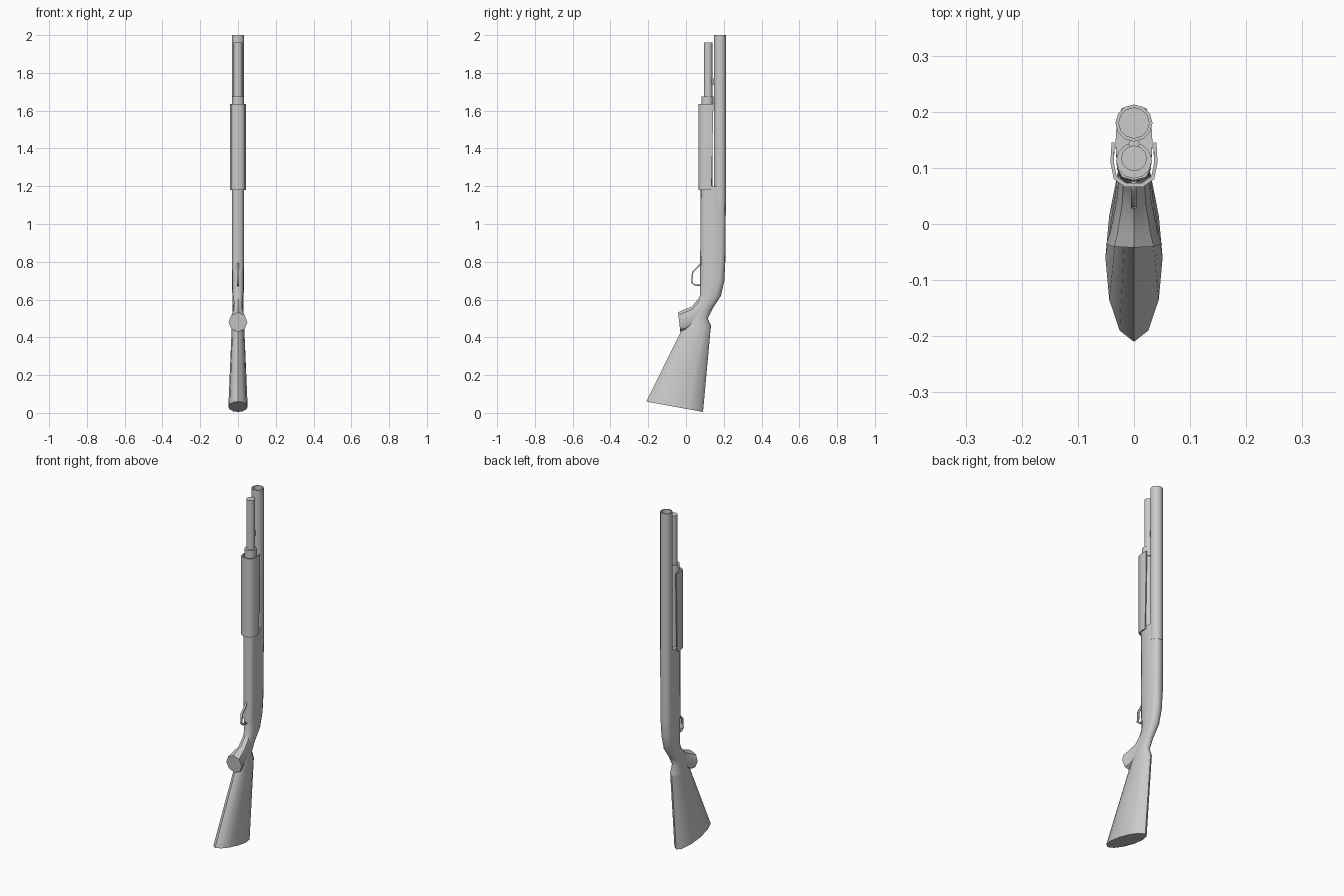
import bpy, bmesh, math
from mathutils import Vector

cube = bpy.data.objects.get("Cube")
if cube:
    bpy.data.objects.remove(cube, do_unlink=True)

GREY = (0.6, 0.6, 0.6, 1)
grey = bpy.data.materials.new("plain grey")
grey.use_nodes = True
grey.diffuse_color = GREY
grey.node_tree.nodes["Principled BSDF"].inputs["Base Color"].default_value = GREY


def skin(name, rings, closed=True, caps=True, angle=50):
    """Join rings of points with quads."""
    bm = bmesh.new()
    rows = [[bm.verts.new(p) for p in ring] for ring in rings]
    n = len(rows[0])
    for a, b in zip(rows, rows[1:]):
        for i in range(n if closed else n - 1):
            j = (i + 1) % n
            bm.faces.new((a[i], a[j], b[j], b[i]))
    if caps:
        bm.faces.new(rows[0])
        bm.faces.new(rows[-1])
    bmesh.ops.recalc_face_normals(bm, faces=bm.faces)
    mesh = bpy.data.meshes.new(name)
    bm.to_mesh(mesh)
    bm.free()
    mesh.materials.append(grey)
    obj = bpy.data.objects.new(name, mesh)
    bpy.context.collection.objects.link(obj)
    bpy.ops.object.select_all(action="DESELECT")
    obj.select_set(True)
    bpy.context.view_layer.objects.active = obj
    bpy.ops.object.shade_smooth_by_angle(angle=math.radians(angle))
    return obj


def section(front, back, width, power=1.0, sides=12):
    """Rounded cross-section between a front and a back point (y, z)."""
    f, b = Vector((0, *front)), Vector((0, *back))
    mid, half = (f + b) / 2, (f - b) / 2
    ring = []
    for i in range(sides):
        a = math.tau * i / sides
        c, s = (math.copysign(abs(v) ** power, v) if abs(v) > 1e-6 else 0
                for v in (math.cos(a), math.sin(a)))
        ring.append(mid + half * c + Vector((width * s, 0, 0)))
    return ring


def lathe(name, y, profile, sides=12):
    """Upright turned part; profile holds (radius, z)."""
    return skin(name, [[(r * math.sin(math.tau * i / sides),
                         y + r * math.cos(math.tau * i / sides), z)
                        for i in range(sides)] for r, z in profile])


# Receiver, neck and butt stock in one flowing body
skin("receiver_and_stock", [section(*s) for s in (
    ((-0.21, 0.06), (0.09, 0.005), 0.051),
    ((-0.03, 0.425), (0.13, 0.44), 0.034),
    ((-0.01, 0.47), (0.133, 0.46), 0.031),
    ((0.02, 0.54), (0.115, 0.50), 0.028),
    ((0.055, 0.58), (0.14, 0.55), 0.028),
    ((0.073, 0.62), (0.185, 0.62), 0.03, 0.8),
    ((0.075, 0.68), (0.203, 0.70), 0.032, 0.7),
    ((0.075, 0.80), (0.208, 0.80), 0.033, 0.6),
    ((0.078, 1.20), (0.212, 1.20), 0.033, 0.6))])

# Flared pistol grip
skin("pistol_grip", [section(*s, 1.0, 8) for s in (
    ((0.07, 0.61), (0.13, 0.56), 0.026),
    ((0.03, 0.562), (0.06, 0.47), 0.03),
    ((-0.02, 0.543), (-0.005, 0.43), 0.042),
    ((-0.042, 0.532), (-0.03, 0.428), 0.05))], angle=40)

# Hollow barrel, magazine tube and its collar
lathe("barrel", 0.18, [(0.033, 1.1), (0.033, 2), (0.027, 2), (0.027, 1.85)])
lathe("magazine_tube", 0.117, [(0.023, 1.1), (0.023, 1.96)])
lathe("tube_collar", 0.113, [(0.032, 1.62), (0.032, 1.675)])

# Stud joining the tube to the barrel
lathe("barrel_stud", 0.143, [(0.01, 1.735), (0.01, 1.77)], 8)

# Sliding fore-end: a trough open towards the barrel
half = [(0.04, 0.145), (0.042, 0.11), (0.036, 0.08), (0.016, 0.066)]
outer = half + [(-x, y) for x, y in reversed(half)]
inner = [(x * 0.86, 0.115 + (y - 0.115) * (1 if y > 0.14 else 0.86))
         for x, y in reversed(outer)]
skin("fore_end", [[(x, y - (drop if y > 0.14 else 0), z) for x, y in outer + inner]
                  for z, drop in ((1.18, 0.01), (1.635, 0))])

# Trigger guard: thin bent strip
path = [(0.082, 0.795), (0.062, 0.772), (0.035, 0.745), (0.031, 0.69),
        (0.045, 0.678), (0.085, 0.675)]
guard = skin("trigger_guard", [[(x, y, z) for x in (-0.005, 0.005)] for y, z in path],
             closed=False, caps=False)
solid = guard.modifiers.new("thickness", "SOLIDIFY")
solid.thickness = 0.008
solid.offset = 0
